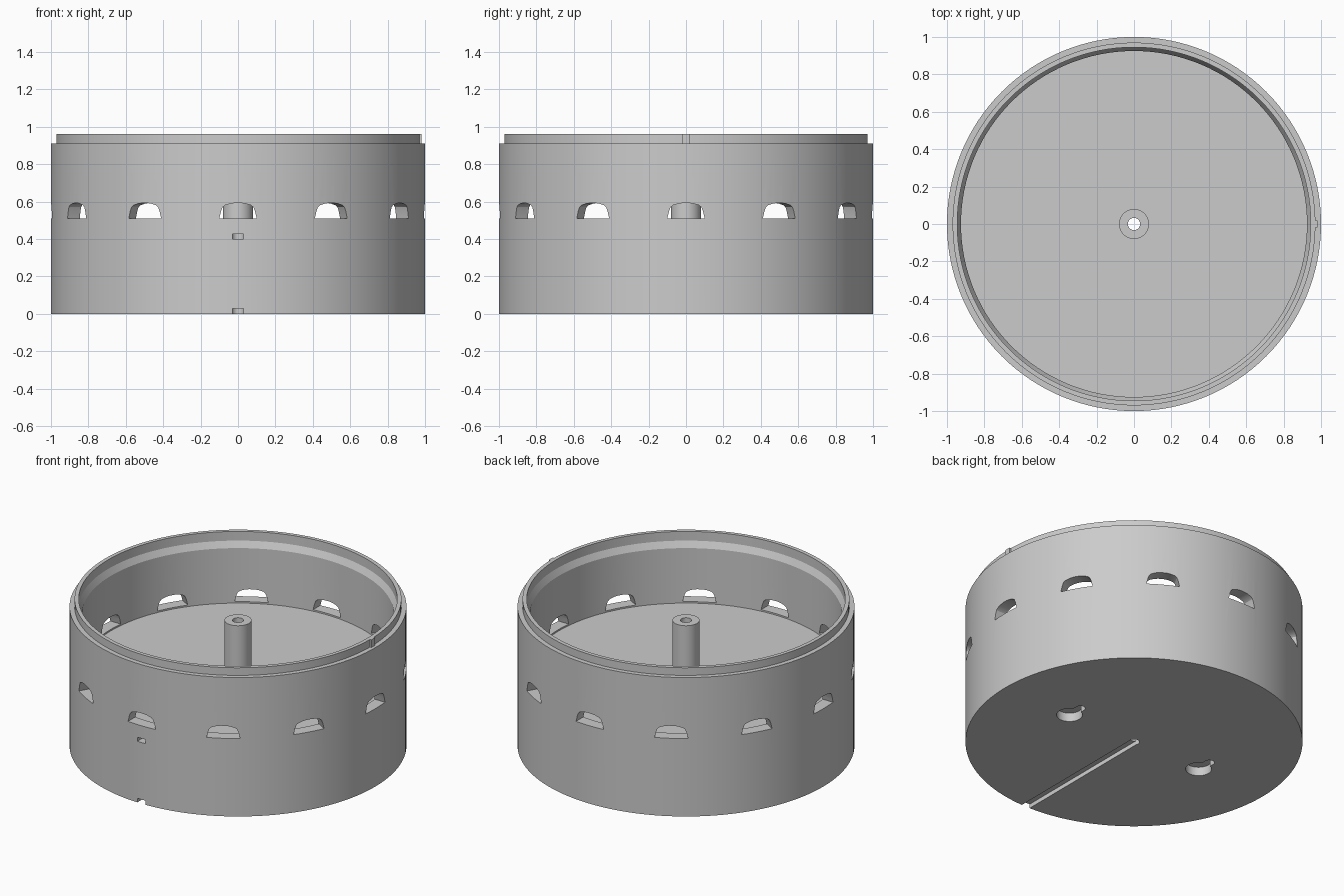
import bpy, bmesh, math
from mathutils import Matrix, Vector

if "Cube" in bpy.data.objects:
    bpy.data.objects.remove(bpy.data.objects["Cube"], do_unlink=True)

grey = bpy.data.materials.new("plain grey")
grey.use_nodes = True
colour = (0.6, 0.6, 0.6, 1)
grey.diffuse_color = colour
grey.node_tree.nodes["Principled BSDF"].inputs["Base Color"].default_value = colour


def make_object(name, bm):
    bmesh.ops.recalc_face_normals(bm, faces=bm.faces[:])
    mesh = bpy.data.meshes.new(name)
    bm.to_mesh(mesh)
    bm.free()
    mesh.materials.append(grey)
    ob = bpy.data.objects.new(name, mesh)
    bpy.context.collection.objects.link(ob)
    return ob


def prism(bm, points, direction):
    """Extrude a closed outline along a direction."""
    face = bm.faces.new([bm.verts.new(p) for p in points])
    new = bmesh.ops.extrude_face_region(bm, geom=[face])["geom"]
    verts = [v for v in new if isinstance(v, bmesh.types.BMVert)]
    bmesh.ops.translate(bm, verts=verts, vec=Vector(direction))


def box(bm, low, high):
    size = Vector(high) - Vector(low)
    mid = (Vector(high) + Vector(low)) / 2
    bmesh.ops.create_cube(bm, size=1, matrix=Matrix.Translation(mid) @ Matrix.Diagonal((*size, 1)))


def arc(cx, cy, r, start, end, n, z):
    angles = [math.radians(start + (end - start) * i / n) for i in range(n + 1)]
    return [(cx + r * math.cos(a), cy + r * math.sin(a), z) for a in angles]


# Drum: lathed section with base, stepped rim, raised floor and hollow post
section = [(0.033, 0), (1, 0), (1, 0.91), (0.97, 0.91), (0.97, 0.96), (0.945, 0.96),
           (0.945, 0.9), (0.925, 0.86), (0.925, 0.5), (0.08, 0.5), (0.08, 0.82), (0.033, 0.82)]
STEPS = 128
bm = bmesh.new()
rings = []
for i in range(STEPS):
    a = math.tau * i / STEPS
    rings.append([bm.verts.new((r * math.cos(a), r * math.sin(a), z)) for r, z in section])
for i in range(STEPS):
    here, after = rings[i], rings[(i + 1) % STEPS]
    for j in range(len(section)):
        k = (j + 1) % len(section)
        bm.faces.new((here[j], after[j], after[k], here[k]))
drum = make_object("drum_body", bm)

# Arched windows around the wall
half = [(0.1, 0.51), (0.09, 0.55), (0.082, 0.57), (0.07, 0.58), (0.04, 0.589), (0.015, 0.592)]
outline = half + [(-x, z) for x, z in reversed(half)]
bm = bmesh.new()
for i in range(12):
    turn = Matrix.Rotation(math.tau * i / 12, 3, 'Z')
    prism(bm, [turn @ Vector((x, -0.8, z)) for x, z in outline], turn @ Vector((0, -0.3, 0)))
windows = make_object("window_cutter", bm)

# Cable channels from the front to the centre, under the base and below the floor
bm = bmesh.new()
box(bm, (-0.03, -1.1, -0.1), (0.03, 0.005, 0.027))
box(bm, (-0.03, -1.1, 0.4), (0.03, 0.005, 0.427))
channels = make_object("channel_cutter", bm)

# Hanging keyholes in the base
bm = bmesh.new()
big, small = 0.077, 0.03
meet = math.degrees(math.acos(small / big))
for x in (-0.5, 0.5):
    shape = arc(x, 0, big, 180 - meet, 360 + meet, 32, -0.1) + arc(x, 0.1, small, 0, 180, 12, -0.1)
    prism(bm, shape, (0, 0, 0.157))
keyholes = make_object("keyhole_cutter", bm)

bpy.context.view_layer.objects.active = drum
for cutter in (windows, channels, keyholes):
    cutter.hide_render = True
    mod = drum.modifiers.new("cut", 'BOOLEAN')
    mod.object, mod.operation, mod.solver = cutter, 'DIFFERENCE', 'EXACT'
    bpy.ops.object.modifier_apply(modifier=mod.name)
    bpy.data.objects.remove(cutter, do_unlink=True)

# Locating rib on the left of the rim
bm = bmesh.new()
box(bm, (0.955, -0.02, 0.905), (0.98, 0.02, 0.96))
make_object("rim_locating_rib", bm)

bpy.ops.object.select_all(action='DESELECT')
drum.select_set(True)
bpy.ops.object.shade_smooth_by_angle(angle=math.radians(25))
